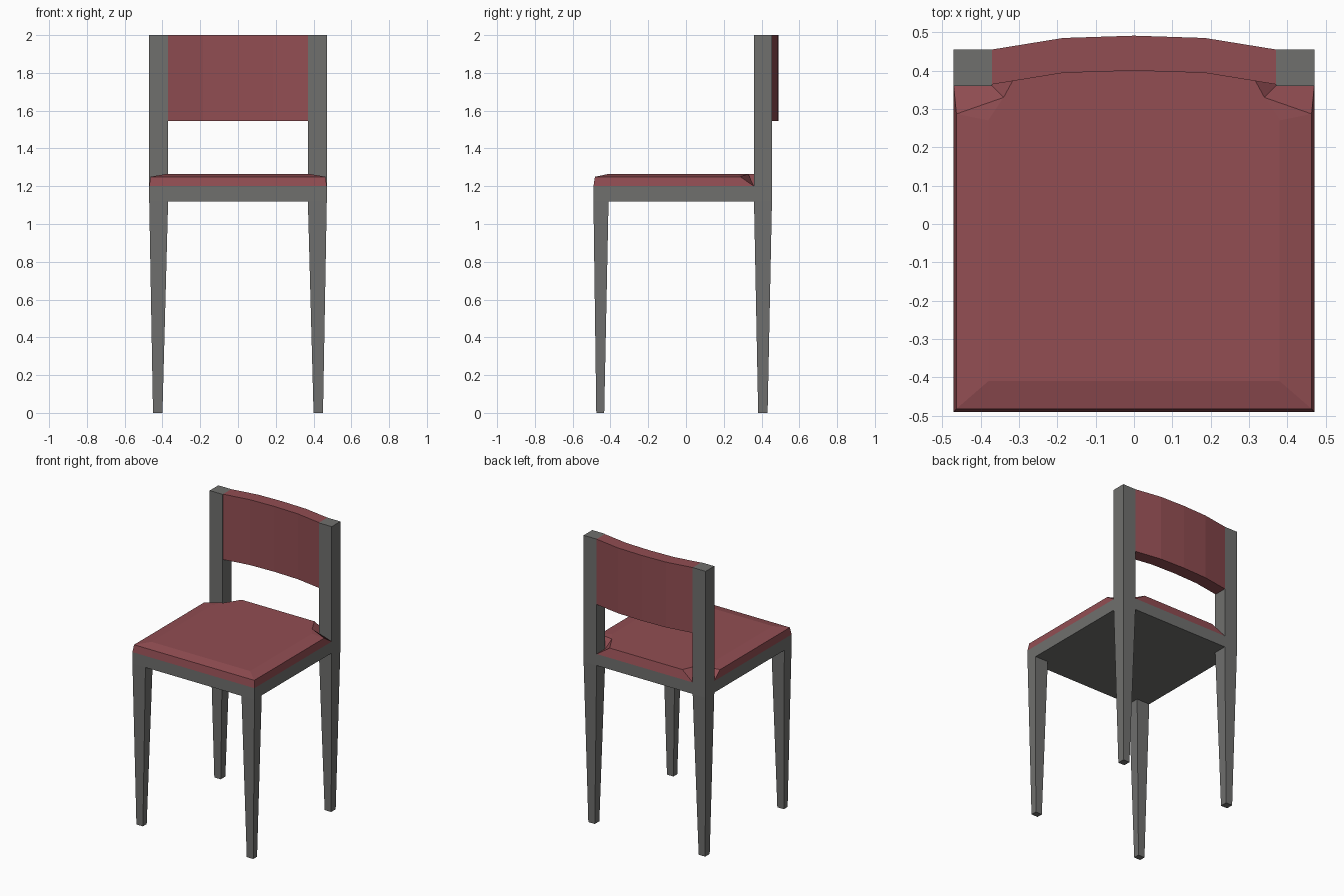
import bpy
import bmesh

default = bpy.data.objects.get("Cube")
if default:
    bpy.data.objects.remove(default, do_unlink=True)


def make_material(name, rgb):
    mat = bpy.data.materials.new(name)
    mat.use_nodes = True
    color = (*rgb, 1.0)
    mat.diffuse_color = color
    mat.node_tree.nodes["Principled BSDF"].inputs["Base Color"].default_value = color
    return mat


grey = make_material("grey_frame", (0.16, 0.16, 0.155))
red = make_material("red_upholstery", (0.285, 0.075, 0.085))


def loft(name, rings, mat):
    """Bridge equal-length rings of points and cap both ends."""
    bm = bmesh.new()
    loops = [[bm.verts.new(p) for p in ring] for ring in rings]
    for low, high in zip(loops, loops[1:]):
        n = len(low)
        for i in range(n):
            j = (i + 1) % n
            bm.faces.new((low[i], low[j], high[j], high[i]))
    bm.faces.new(loops[0][::-1])
    bm.faces.new(loops[-1])
    bmesh.ops.remove_doubles(bm, verts=bm.verts, dist=0.0005)
    bmesh.ops.recalc_face_normals(bm, faces=bm.faces)
    mesh = bpy.data.meshes.new(name)
    bm.to_mesh(mesh)
    bm.free()
    mesh.materials.append(mat)
    obj = bpy.data.objects.new(name, mesh)
    bpy.context.collection.objects.link(obj)
    return obj


def rect(x0, x1, y0, y1, z):
    return [(x0, y0, z), (x1, y0, z), (x1, y1, z), (x0, y1, z)]


def mirrored(half):
    """Close a right-hand outline with its mirror image."""
    return half + [(-x, y, z) for x, y, z in reversed(half)]


W, FRONT, BACK = 0.47, -0.49, 0.455
POST_IN, POST_FRONT = 0.37, 0.36
RAIL_LOW, RAIL_TOP = 1.12, 1.2

# Seat frame
loft("seat_frame", [rect(-W, W, FRONT, BACK, z) for z in (RAIL_LOW, RAIL_TOP)], grey)

# Tapered legs and back posts
for side, s in (("left", 1), ("right", -1)):
    def span(a, b):
        return sorted((s * a, s * b))
    loft(f"front_leg_{side}",
         [rect(*span(0.4, 0.45), -0.475, -0.433, 0),
          rect(*span(POST_IN, W), FRONT, -0.41, RAIL_LOW)], grey)
    loft(f"back_leg_{side}",
         [rect(*span(0.4, 0.45), 0.382, 0.432, 0),
          rect(*span(POST_IN, W), POST_FRONT, BACK, RAIL_LOW)], grey)
    loft(f"back_post_{side}",
         [rect(*span(POST_IN, W), POST_FRONT, BACK, z) for z in (RAIL_TOP, 2)], grey)

# Cushion with corners cut away around the posts
base = [(W, FRONT, RAIL_TOP), (W, POST_FRONT, RAIL_TOP),
        (POST_IN, POST_FRONT, RAIL_TOP), (POST_IN, BACK, RAIL_TOP)]
notch = (0.34, 0.33, 1.265)
rear = (0.28, 0.44, 1.26)
rim = [(0.463, -0.482, 1.25), (0.463, 0.287, 1.25), notch, rear]
crown = [(0.38, -0.41, 1.265), (0.38, 0.27, 1.265), notch, rear]
loft("seat_cushion", [mirrored(h) for h in (base, rim, crown)], red)

# Curved backrest panel
curve = [(-0.37, 0), (-0.185, 0.03), (0, 0.036), (0.185, 0.03), (0.37, 0)]
outline = [(x, 0.364 + d) for x, d in curve] + [(x, BACK + d) for x, d in reversed(curve)]
loft("backrest", [[(x, y, z) for x, y in outline] for z in (1.545, 2)], red)
